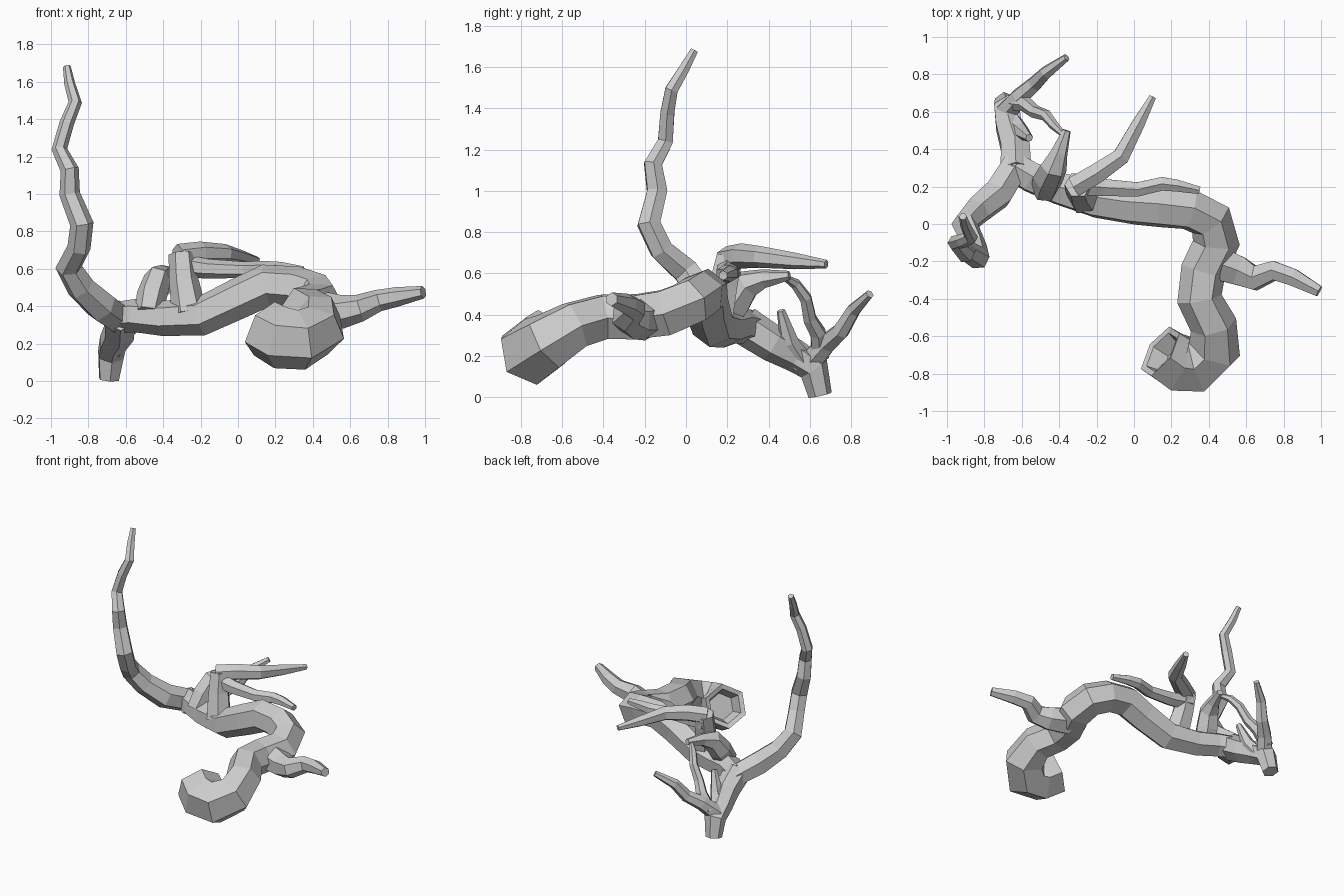
import bpy, bmesh, math
from mathutils import Vector


def limb(name, pts, sides=6, hollow=False):
    """Low-poly tapered tube through (x, y, z, radius) points."""
    P = [Vector(p[:3]) for p in pts]
    bm = bmesh.new()
    rings, u, prev = [], None, None
    for i, p in enumerate(P):
        a = (p - P[i - 1]).normalized() if i else (P[1] - p).normalized()
        b = (P[i + 1] - p).normalized() if i < len(P) - 1 else a
        t = (a + b).normalized()
        if u is None:
            ref = Vector((0, 0, 1)) if abs(t.z) < 0.8 else Vector((1, 0, 0))
            u = (ref - t * ref.dot(t)).normalized()
        else:
            u = prev.rotation_difference(t) @ u
            u = (u - t * u.dot(t)).normalized()
        prev = t
        v = t.cross(u)
        r = pts[i][3] * 1.05

        def ring(c, rad):
            return [bm.verts.new(c + (u * math.cos(k * math.tau / sides)
                                      + v * math.sin(k * math.tau / sides)) * rad)
                    for k in range(sides)]
        if i == 0 and hollow:
            # recessed broken end: deep floor, inner lip, then outer rim
            rings.append(ring(p + t * 0.1, r * 0.6))
            rings.append(ring(p + t * 0.01, r * 0.78))
        rings.append(ring(p, r))
    for A, B in zip(rings, rings[1:]):
        for k in range(sides):
            j = (k + 1) % sides
            bm.faces.new((A[k], A[j], B[j], B[k]))
    bm.faces.new(rings[0][::-1])
    bm.faces.new(rings[-1])
    bmesh.ops.recalc_face_normals(bm, faces=bm.faces)
    me = bpy.data.meshes.new(name)
    bm.to_mesh(me)
    bm.free()
    ob = bpy.data.objects.new(name, me)
    bpy.context.collection.objects.link(ob)
    return ob


# Main twisting trunk, from the hollow curled end to the fork
limb("trunk", [
    (.14, -.68, .28, .15), (.23, -.74, .23, .16), (.34, -.75, .22, .155),
    (.43, -.67, .27, .14), (.425, -.54, .35, .12), (.35, -.4, .39, .115),
    (.37, -.25, .39, .115), (.44, -.1, .41, .12), (.41, .02, .46, .115),
    (.3, .075, .5, .11), (.15, .09, .51, .11), (0, .1, .44, .105),
    (-.2, .13, .345, .1), (-.4, .19, .335, .09), (-.55, .25, .35, .085),
    (-.65, .31, .34, .08)], hollow=True)

# Tall wavy branch rising from the fork
limb("tall_branch", [
    (-.63, .32, .33, .08), (-.73, .16, .4, .085), (-.84, .07, .5, .075),
    (-.905, 0, .61, .068), (-.85, -.12, .715, .06), (-.835, -.18, .84, .06),
    (-.9, -.14, 1.0, .053), (-.9, -.16, 1.13, .047), (-.955, -.1, 1.24, .04),
    (-.915, -.09, 1.38, .037), (-.87, -.07, 1.49, .034), (-.9, -.01, 1.59, .028),
    (-.915, .04, 1.68, .02)])

# Stub bending down to the ground
limb("ground_stub", [
    (-.63, .28, .35, .09), (-.635, .42, .26, .085), (-.67, .53, .2, .075),
    (-.68, .62, .14, .072), (-.69, .65, .01, .055)])

# Small twigs growing from the stub
limb("outer_twig", [
    (-.68, .6, .17, .06), (-.61, .68, .26, .05), (-.53, .75, .32, .042),
    (-.47, .81, .42, .035), (-.36, .89, .5, .02)])
limb("spike_twig", [
    (-.67, .56, .17, .06), (-.61, .5, .27, .045), (-.56, .46, .42, .02)])
limb("curled_twig", [
    (-.66, .65, .2, .045), (-.58, .64, .31, .04), (-.53, .6, .38, .034),
    (-.47, .58, .48, .03), (-.43, .53, .55, .025), (-.38, .48, .58, .015)])

# Short broken branch behind the trunk
limb("short_branch", [
    (-.48, .18, .36, .07), (-.46, .24, .46, .078), (-.43, .3, .55, .07),
    (-.4, .38, .575, .045), (-.36, .5, .59, .022)])

# Upright limb that splits into two long arms
limb("upright_limb", [
    (-.26, .14, .36, .09), (-.29, .18, .54, .075), (-.3, .21, .68, .068)])
limb("back_arm", [
    (-.32, .2, .67, .06), (-.2, .27, .685, .058), (-.07, .36, .68, .05),
    (.02, .53, .66, .038), (.1, .68, .645, .02)])
limb("side_arm", [
    (-.32, .21, .62, .06), (-.16, .195, .6, .05), (.02, .185, .595, .042),
    (.15, .215, .6, .04), (.23, .205, .6, .035), (.35, .18, .59, .022)])

# Crooked branch on the right
limb("right_branch", [
    (.42, -.2, .38, .1), (.56, -.25, .37, .085), (.65, -.29, .39, .07),
    (.75, -.25, .43, .056), (.85, -.285, .45, .05), (.99, -.36, .475, .032)])
